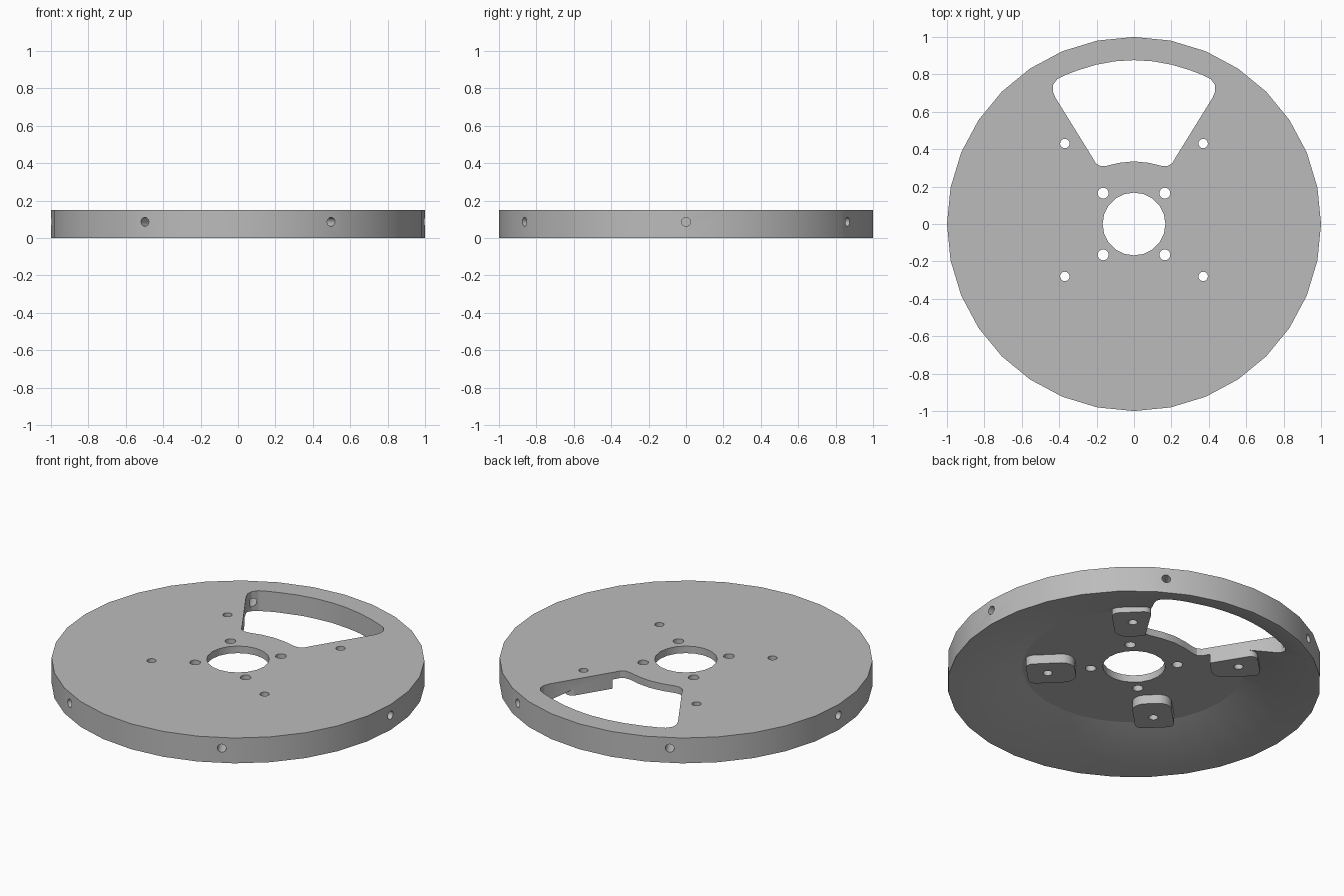
import bpy, bmesh, math
from mathutils import Matrix, Vector

default = bpy.data.objects.get("Cube")
if default:
    bpy.data.objects.remove(default, do_unlink=True)

HEIGHT = 0.15
FLOOR = 0.108      # underside of the thin web
BOSS_Z = 0.054     # lower face of the bosses

grey = bpy.data.materials.new("satin grey")
grey.use_nodes = True
colour = (0.5, 0.5, 0.5, 1)
grey.diffuse_color = colour
grey.node_tree.nodes["Principled BSDF"].inputs["Base Color"].default_value = colour


def add_object(name, bm):
    bmesh.ops.recalc_face_normals(bm, faces=bm.faces)
    mesh = bpy.data.meshes.new(name)
    bm.to_mesh(mesh)
    bm.free()
    mesh.materials.append(grey)
    obj = bpy.data.objects.new(name, mesh)
    bpy.context.collection.objects.link(obj)
    return obj


def loft(name, loops):
    """Skin matching closed loops of points and cap both ends."""
    bm = bmesh.new()
    rows = [[bm.verts.new(p) for p in loop] for loop in loops]
    n = len(rows[0])
    for a, b in zip(rows, rows[1:]):
        for i in range(n):
            j = (i + 1) % n
            bm.faces.new((a[i], a[j], b[j], b[i]))
    bm.faces.new(rows[0])
    bm.faces.new(rows[-1])
    return add_object(name, bm)


def circle(r, z, n):
    return [(r * math.cos(math.tau * i / n), r * math.sin(math.tau * i / n), z)
            for i in range(n)]


def prism(name, outline, z0, z1):
    return loft(name, [[(x, y, z) for x, y in outline] for z in (z0, z1)])


def combine(target, tool, operation):
    """Apply a boolean to the target and discard the tool."""
    mod = target.modifiers.new("boolean", "BOOLEAN")
    mod.operation = operation
    mod.solver = "EXACT"
    mod.object = tool
    bpy.context.view_layer.objects.active = target
    bpy.ops.object.modifier_apply(modifier=mod.name)
    bpy.data.objects.remove(tool, do_unlink=True)


def rounded_boss():
    """Outline pointing along +x (outward), rounder at the inner end."""
    points = []
    for cx, cy, r, start in ((0.07, 0.065, 0.04, 0), (-0.08, 0.035, 0.07, 90),
                             (-0.08, -0.035, 0.07, 180), (0.07, -0.065, 0.04, 270)):
        for step in range(7):
            a = math.radians(start + step * 15)
            points.append((cx + r * math.cos(a), cy + r * math.sin(a)))
    return points


# Dished wheel disc: flat top, cone-shaped hollow beneath
disc = loft("wheel_disc", [circle(0.6, FLOOR, 32), circle(0.988, 0, 32),
                           circle(1, 0, 32), circle(1, HEIGHT, 32)])

# Four bosses under the web
boss_spots = [(x, y) for x in (-0.37, 0.37) for y in (0.43, -0.28)]
for x, y in boss_spots:
    boss = prism("boss", rounded_boss(), BOSS_Z, 0.13)
    angle = math.atan2(math.copysign(1, y), math.copysign(1, x))
    boss.data.transform(Matrix.Translation((x, y, 0)) @ Matrix.Rotation(angle, 4, "Z"))
    combine(disc, boss, "UNION")

# Rounded fan-shaped window
half = [(0.1, 0.87), (0.2, 0.852), (0.3, 0.822), (0.37, 0.795), (0.41, 0.775),
        (0.432, 0.745), (0.434, 0.71), (0.42, 0.675), (0.225, 0.36),
        (0.205, 0.325), (0.18, 0.31), (0.15, 0.31), (0.08, 0.327)]
fan = [(0, 0.876)] + half + [(0, 0.335)] + [(-x, y) for x, y in reversed(half)]
combine(disc, prism("window_cutter", fan, -0.1, 0.3), "DIFFERENCE")

# Centre bore, bolt holes and boss holes
bolt_spots = [(x, y) for x in (-0.165, 0.165) for y in (-0.165, 0.165)]
holes = [(0, 0, 0.168, 20)]
holes += [(x, y, 0.029, 20) for x, y in bolt_spots]
holes += [(x, y, 0.025, 20) for x, y in boss_spots]
for x, y, r, n in holes:
    drill = loft("drill", [circle(r, -0.1, n), circle(r, 0.3, n)])
    drill.data.transform(Matrix.Translation((x, y, 0)))
    combine(disc, drill, "DIFFERENCE")

# Six radial holes around the rim
for k in range(6):
    drill = loft("rim_drill", [circle(0.024, 0.85, 20), circle(0.024, 1.1, 20)])
    aim = Vector((math.cos(k * math.pi / 3), math.sin(k * math.pi / 3), 0))
    turn = aim.to_track_quat("Z", "Y").to_matrix().to_4x4()
    drill.data.transform(Matrix.Translation((0, 0, 0.086)) @ turn)
    combine(disc, drill, "DIFFERENCE")

# Smooth the rim and hole walls, keep the edges and the dish line sharp
bpy.ops.object.select_all(action="DESELECT")
disc.select_set(True)
bpy.context.view_layer.objects.active = disc
bpy.ops.object.shade_smooth_by_angle(angle=math.radians(19))
for edge in disc.data.edges:
    ends = [disc.data.vertices[i].co for i in edge.vertices]
    if all(abs(v.z - FLOOR) < 0.001 and v.xy.length > 0.58 for v in ends):
        edge.use_edge_sharp = True
